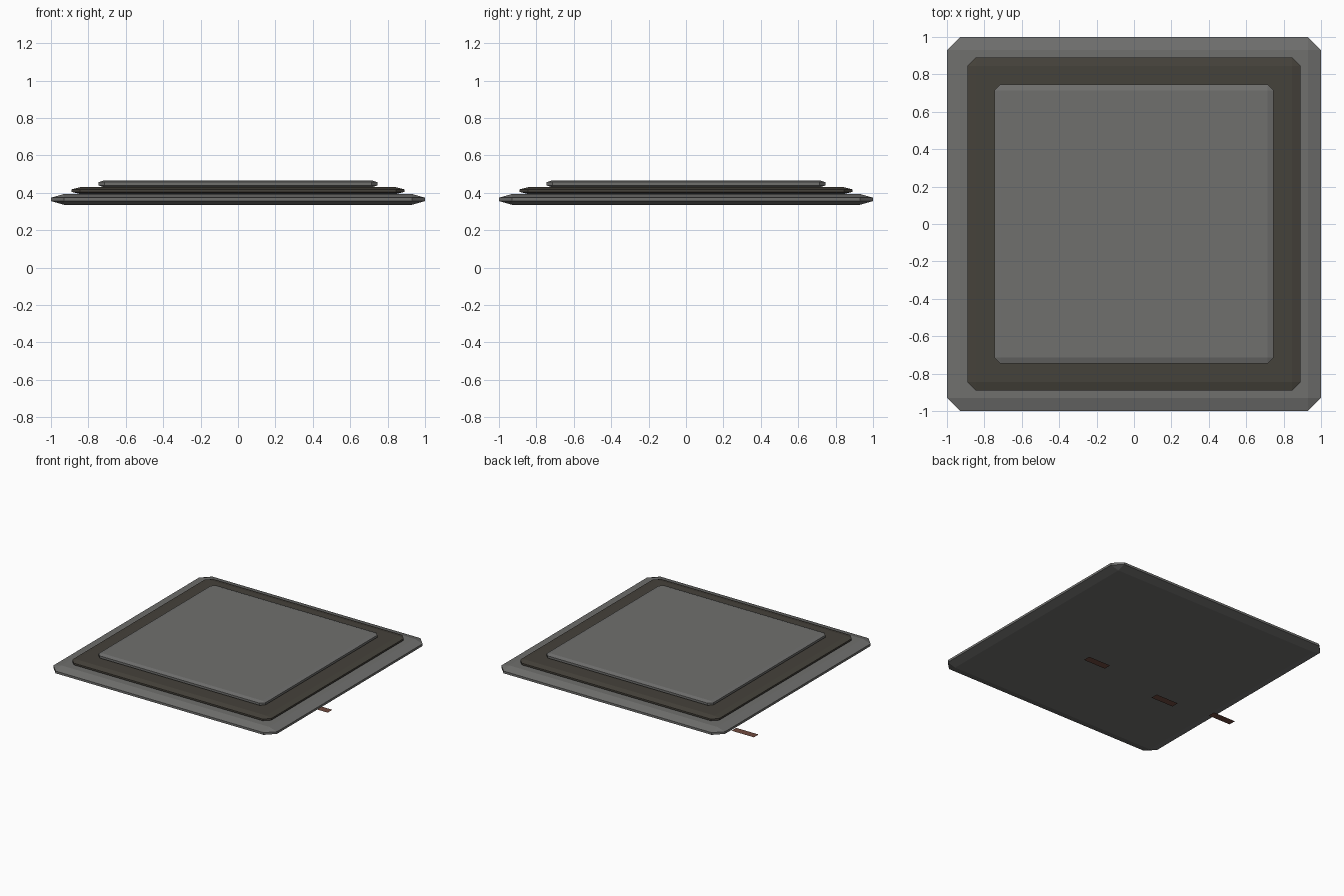
import bpy, bmesh

if "Cube" in bpy.data.objects:
    bpy.data.objects.remove(bpy.data.objects["Cube"])


def paint(obj, name, rgb):
    mat = bpy.data.materials.get(name) or bpy.data.materials.new(name)
    mat.diffuse_color = (*rgb, 1.0)
    mat.use_nodes = True
    mat.node_tree.nodes["Principled BSDF"].inputs["Base Color"].default_value = mat.diffuse_color
    obj.data.materials.append(mat)


def make_object(name, bm):
    mesh = bpy.data.meshes.new(name)
    bmesh.ops.recalc_face_normals(bm, faces=bm.faces)
    bm.to_mesh(mesh)
    bm.free()
    obj = bpy.data.objects.new(name, mesh)
    bpy.context.collection.objects.link(obj)
    return obj


def slab(name, half, z0, z1, chamfer, rim):
    """Square plate; chamfer is the inset in plan, rim the height of its upright edge."""
    bm = bmesh.new()
    bmesh.ops.create_cube(bm, size=2 * half)
    bmesh.ops.bevel(bm, geom=bm.edges[:], offset=chamfer, offset_type='OFFSET',
                    segments=1, affect='EDGES')
    mid, thick = (z0 + z1) / 2, (z1 - z0) / 2
    # flatten the bevelled cube, keeping a shallow sloped edge all round
    for v in bm.verts:
        side = 1 if v.co.z > 0 else -1
        level = thick if abs(v.co.z) > half - chamfer / 2 else rim / 2
        v.co.z = mid + side * level
    return make_object(name, bm)


def strip(name, x, y):
    bm = bmesh.new()
    bmesh.ops.create_grid(bm, x_segments=1, y_segments=1, size=0.5)
    for v in bm.verts:
        v.co = (x + v.co.x * 0.2, y + v.co.y * 0.06, 0)
    return make_object(name, bm)


# stacked plates
GREY, DARK, RUST = (0.16, 0.16, 0.155), (0.06, 0.054, 0.043), (0.16, 0.07, 0.05)
paint(slab("base_plate", 1.0, 0.336, 0.394, 0.07, 0.018), "stone_grey", GREY)
paint(slab("middle_plate", 0.89, 0.394, 0.43, 0.045, 0.014), "dark_stone", DARK)
paint(slab("top_plate", 0.745, 0.43, 0.467, 0.03, 0.018), "stone_grey", GREY)

# loose flat strips lying on the ground below
for i, (x, y) in enumerate([(0.555, 0.24), (-0.18, 0.134), (-0.67, 0.202)]):
    paint(strip(f"ground_strip_{i + 1}", x, y), "rust_brown", RUST)
